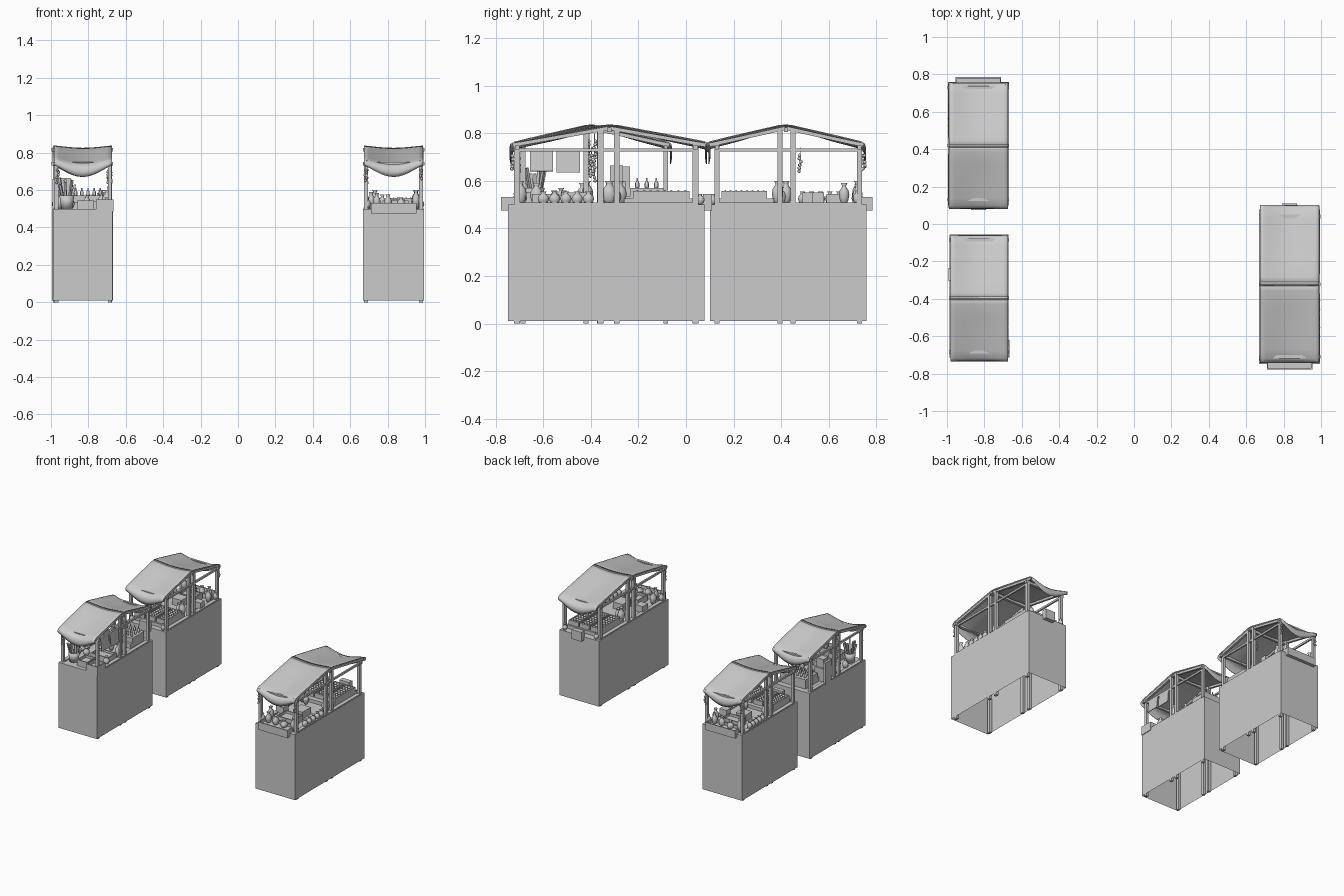
import bpy, bmesh, math, random
from mathutils import Matrix, Vector

if "Cube" in bpy.data.objects:
    bpy.data.objects.remove(bpy.data.objects["Cube"])

random.seed(4)
M = Matrix.Identity(4)   # current stall placement
TOP = 0.5                # counter height


def finish(name, bm, local=None, smooth=False):
    if local is not None:
        bm.transform(local)
    bm.transform(M)
    me = bpy.data.meshes.new(name)
    bm.to_mesh(me)
    bm.free()
    if smooth:
        for p in me.polygons:
            p.use_smooth = True
    ob = bpy.data.objects.new(name, me)
    bpy.context.collection.objects.link(ob)
    return ob


def box(name, x0, x1, y0, y1, z0, z1, tilt=0, axis='X'):
    bm = bmesh.new()
    bmesh.ops.create_cube(bm, size=1)
    loc = Matrix.Translation(((x0 + x1) / 2, (y0 + y1) / 2, (z0 + z1) / 2))
    return finish(name, bm, loc @ Matrix.Rotation(tilt, 4, axis) @ Matrix.Diagonal((x1 - x0, y1 - y0, z1 - z0, 1)))


def beam(name, a, b, w):
    a, b = Vector(a), Vector(b)
    d = b - a
    bm = bmesh.new()
    bmesh.ops.create_cube(bm, size=1)
    rot = d.to_track_quat('Z', 'X').to_matrix().to_4x4()
    return finish(name, bm, Matrix.Translation((a + b) / 2) @ rot @ Matrix.Diagonal((w, w, d.length, 1)))


def lathe(name, x, y, z, prof, r, h, n=12):
    bm = bmesh.new()
    rings = [[bm.verts.new((x + pr * r * math.cos(k * math.tau / n), y + pr * r * math.sin(k * math.tau / n), z + pz * h))
              for k in range(n)] for pr, pz in prof]
    for a, b in zip(rings, rings[1:]):
        for k in range(n):
            bm.faces.new((a[k], a[(k + 1) % n], b[(k + 1) % n], b[k]))
    bm.faces.new(rings[0][::-1])
    bm.faces.new(rings[-1])
    return finish(name, bm, smooth=True)


VASE = [(.45, 0), (.8, .2), (1, .45), (.85, .65), (.4, .82), (.4, .9), (.62, 1), (.45, 1), (.3, .9)]
BOTTLE = [(.9, 0), (1, .1), (1, .5), (.4, .7), (.4, 1)]


def tray(name, x0, x1, y0, y1, z0, z1, t=.007):
    box(name + "_floor", x0, x1, y0, y1, z0, z0 + (z1 - z0) * .6)
    box(name + "_left_wall", x0, x0 + t, y0, y1, z0, z1)
    box(name + "_right_wall", x1 - t, x1, y0, y1, z0, z1)
    box(name + "_front_wall", x0, x1, y0, y0 + t, z0, z1)
    box(name + "_back_wall", x0, x1, y1 - t, y1, z0, z1)


def string_of_bulbs(x, y, z0, z1):
    bm = bmesh.new()
    n = max(3, int((z1 - z0) / .013))
    for i in range(n):
        p = (x + random.uniform(-.006, .006), y + random.uniform(-.006, .006), z0 + (z1 - z0) * i / n)
        bmesh.ops.create_icosphere(bm, subdivisions=1, radius=.008, matrix=Matrix.Translation(p))
    finish("hanging_bulb_string", bm, smooth=True)
    beam("hanging_cord", (x, y, z0), (x, y, z1 + .02), .003)


def awning(s):
    # edge profile (y, z, sag in the middle) from ridge to hanging flap
    prof = [(-.008, .838, .012), (.03, .834, .013), (.1, .818, .019), (.2, .795, .026), (.28, .776, .028),
            (.32, .766, .03), (.335, .755, .036), (.338, .743, .048), (.334, .732, .062)]
    bm = bmesh.new()
    n = 12
    rows = []
    for y, z, sag in prof:
        rows.append([bm.verts.new((-.158 + .316 * i / n, s * y - .012, z - sag * math.sin(math.pi * i / n) ** 1.2))
                     for i in range(n + 1)])
    for a, b in zip(rows, rows[1:]):
        for i in range(n):
            f = (a[i], a[i + 1], b[i + 1], b[i])
            bm.faces.new(f if s < 0 else f[::-1])
    bmesh.ops.recalc_face_normals(bm, faces=bm.faces)
    ob = finish("awning_cloth", bm, smooth=True)
    mod = ob.modifiers.new("thickness", 'SOLIDIFY')
    mod.thickness = .004


def frame():
    # cloth-covered counter, open underneath
    bm = bmesh.new()
    bmesh.ops.create_cube(bm, size=1)
    bottom = [f for f in bm.faces if f.calc_center_median().z < -.4]
    bmesh.ops.delete(bm, geom=bottom, context='FACES_ONLY')
    finish("counter_skirt", bm, Matrix.Translation((0, 0, .255)) @ Matrix.Diagonal((.326, .66, .49, 1)))
    for sx in (-1, 1):
        x = sx * .147
        for y, top in ((-.3, .75), (-.035, .815), (.02, .815), (.3, .75)):
            box("post", x - .01, x + .01, y - .01, y + .01, 0, top)
        for s in (-1, 1):
            beam("rafter", (x, -.01, .822), (x, s * .325 - .01, .75), .016)
        box("side_rail", x - .006, x + .006, -.31, .31, .723, .737)
        box("counter_edge", x - .014, x + .014, -.3, .3, TOP, .508)
    for y, z in ((-.3, .74), (.3, .74), (-.01, .815)):
        box("cross_beam", -.165, .165, y - .008, y + .008, z - .009, z + .009)
    for s in (-1, 1):
        awning(s)


def pottery_stall():
    frame()
    # end ledges
    box("front_end_box", -.04, .04, -.355, -.325, .475, .545)
    tray("back_ledge", -.122, .122, .27, .355, .475, .532)
    # display trays with produce
    box("tray_base", -.13, .13, -.29, -.06, TOP, .525)
    for i in range(3):
        x0 = -.13 + i * .09
        tray("display_tray", x0, x0 + .08, -.28, -.09, .525, .558)
        bm = bmesh.new()
        for j in range(8):
            for k in range(3):
                p = (x0 + .018 + k * .022, -.265 + j * .023, .55)
                bmesh.ops.create_icosphere(bm, subdivisions=1, radius=.011, matrix=Matrix.Translation(p))
        finish("produce", bm, smooth=True)
    # pottery
    for i in range(5):
        lathe("small_jar", -.145, .06 + i * .038, TOP, VASE, .019, .055)
    for x, y, r, h in ((-.12, -.01, .026, .1), (.1, -.045, .024, .1), (.06, -.03, .02, .075), (.12, .235, .022, .09),
                       (-.12, .29, .022, .1), (.14, .29, .018, .06), (.03, .29, .022, .075), (-.04, .29, .024, .06),
                       (.09, .29, .02, .085), (-.13, -.315, .016, .045), (.13, -.315, .016, .045)):
        lathe("vase", x, y, TOP, VASE, r, h)
    box("goods_box", .09, .15, .1, .15, TOP, .55)
    box("goods_box", -.06, .02, .06, .14, TOP, .55)
    tray("back_crate", -.08, .06, .16, .25, TOP, .545)
    string_of_bulbs(.14, .05, .64, .72)
    string_of_bulbs(.15, .318, .65, .72)
    string_of_bulbs(-.15, .318, .66, .72)


def scroll_stall():
    frame()
    # corner basket and tall board
    tray("corner_basket", .07, .168, -.33, -.235, .485, .55)
    box("tall_board", -.168, -.15, .08, .15, TOP, .66)
    box("stacked_box", -.14, -.06, .06, .13, TOP, .6)
    box("stacked_box", -.13, -.07, .065, .12, .6, .665)
    # hanging cloth samples
    box("hanging_cloth", .152, .157, -.27, -.175, .64, .735, -.12, 'Y')
    box("hanging_cloth", .152, .157, -.16, -.06, .635, .735, -.08, 'Y')
    # leaning scrolls in a basket
    lathe("scroll_basket", -.09, -.25, TOP, [(.8, 0), (1, 1), (.85, 1), (.8, .8)], .04, .07)
    for i in range(7):
        a = i * math.tau / 7
        c, s = math.cos(a), math.sin(a)
        beam("scroll", (-.09 + .015 * c, -.25 + .015 * s, .51), (-.09 + .045 * c, -.25 + .045 * s, .63 + .012 * (i % 4)), .012)
    # bottle rack
    box("rack_base", -.1, .12, .13, .29, TOP, .535)
    box("rack_step", -.1, .12, .15, .29, .535, .57)
    for i in range(6):
        for j in range(3):
            lathe("bottle", -.075 + i * .034, .18 + j * .04, .57, BOTTLE, .009, .042, 8)
    # jars and crates
    tray("open_crate", -.03, .06, -.3, -.2, TOP, .545)
    tray("open_crate", -.02, .13, -.15, -.05, TOP, .54)
    for x, y, r, h in ((.13, -.17, .022, .06), (.13, -.03, .025, .1), (-.13, -.14, .022, .07), (-.07, -.13, .024, .06),
                       (-.12, -.05, .024, .09), (.02, .04, .022, .07), (.1, .06, .02, .08)):
        lathe("jar", x, y, TOP, VASE, r, h)
    string_of_bulbs(.14, .0, .6, .78)
    string_of_bulbs(-.14, -.02, .62, .78)
    string_of_bulbs(-.14, -.318, .64, .72)


M = Matrix.Translation((-.832, .43, 0))
pottery_stall()
M = Matrix.Translation((.832, -.335, 0)) @ Matrix.Rotation(math.pi, 4, 'Z') @ Matrix.Diagonal((1, 1.25, 1, 1))
pottery_stall()
M = Matrix.Translation((-.828, -.385, 0)) @ Matrix.Diagonal((.97, 1, 1, 1))
scroll_stall()
